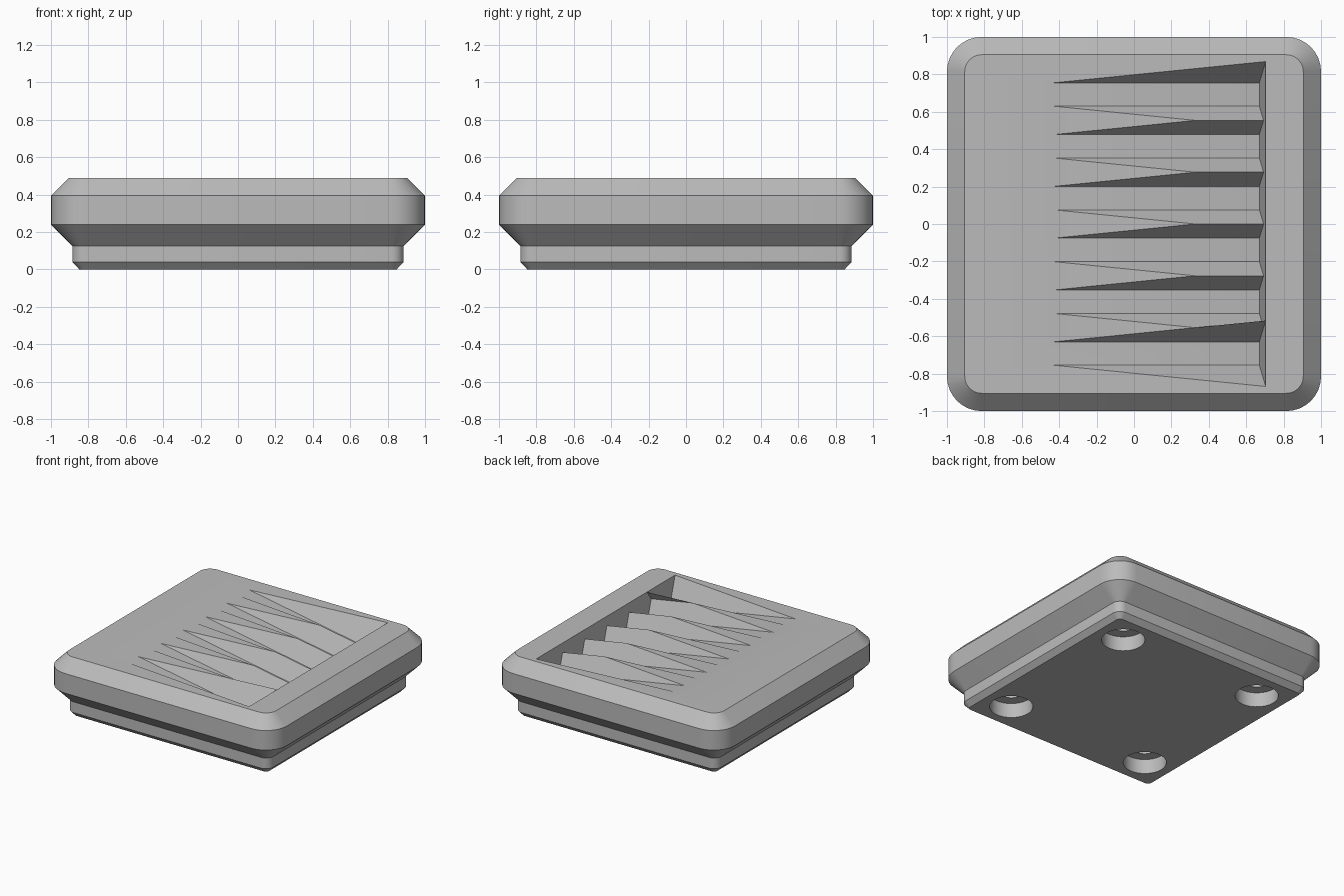
import bpy, bmesh, math
from mathutils import Matrix, Vector

cube = bpy.data.objects.get("Cube")
if cube:
    bpy.data.objects.remove(cube, do_unlink=True)

grey = bpy.data.materials.new("plain grey")
grey.use_nodes = True
colour = (0.5, 0.5, 0.5, 1)
grey.diffuse_color = colour
grey.node_tree.nodes["Principled BSDF"].inputs["Base Color"].default_value = colour


def make_object(name, bm):
    bmesh.ops.recalc_face_normals(bm, faces=bm.faces)
    mesh = bpy.data.meshes.new(name)
    bm.to_mesh(mesh)
    bm.free()
    mesh.materials.append(grey)
    obj = bpy.data.objects.new(name, mesh)
    bpy.context.collection.objects.link(obj)
    return obj


def rounded_square(half, radius, z, steps=8):
    points = []
    for corner, (sx, sy) in enumerate([(1, 1), (-1, 1), (-1, -1), (1, -1)]):
        for i in range(steps + 1):
            a = math.pi / 2 * (corner + i / steps)
            points.append(Vector((sx * (half - radius) + radius * math.cos(a),
                                  sy * (half - radius) + radius * math.sin(a), z)))
    return points


# Body: stacked rounded squares (half width, corner radius, height)
LEVELS = [(0.848, 0.03, 0), (0.885, 0.065, 0.04), (0.885, 0.065, 0.125),
          (1, 0.185, 0.24), (1, 0.185, 0.395), (0.905, 0.09, 0.49)]
TOP = LEVELS[-1][2]
bm = bmesh.new()
rings = [[bm.verts.new(p) for p in rounded_square(*level)] for level in LEVELS]
for low, high in zip(rings, rings[1:]):
    for i in range(len(low)):
        j = (i + 1) % len(low)
        bm.faces.new((low[i], low[j], high[j], high[i]))
bm.faces.new(rings[0][::-1])
bm.faces.new(rings[-1])
body = make_object("ridged_tile", bm)
cutters = []

# Grooves: flared troughs that slope down towards +x
SLOPE, FLARE, TIP, END = math.radians(10), math.radians(30), -0.43, 0.67
back, tall = 0.1, 0.35
length = (END - TIP) / math.cos(SLOPE)
for row in range(6):
    bm = bmesh.new()
    bmesh.ops.create_cube(bm, size=1)
    for v in bm.verts:
        up = tall if v.co.z > 0 else 0
        half = 0.0625 + up * math.tan(FLARE)
        v.co = Vector((length if v.co.x > 0 else -back, math.copysign(half, v.co.y), up))
    place = Matrix.Translation((TIP, (row - 2.5) * 0.277, TOP)) @ Matrix.Rotation(SLOPE, 4, 'Y')
    bmesh.ops.transform(bm, matrix=place, verts=bm.verts)
    cutters.append(make_object("groove_cutter", bm))

# Stepped round sockets in the underside
for sx in (-1, 1):
    for sy in (-1, 1):
        for radius, depth, sides in ((0.155, 0.115, 48), (0.072, 0.25, 32)):
            bm = bmesh.new()
            bmesh.ops.create_cone(bm, cap_ends=True, segments=sides, radius1=radius,
                                  radius2=radius, depth=2 * depth,
                                  matrix=Matrix.Translation((sx * 0.625, sy * 0.625, 0)))
            cutters.append(make_object("socket_cutter", bm))

bpy.ops.object.select_all(action='DESELECT')
bpy.context.view_layer.objects.active = body
body.select_set(True)
for cutter in cutters:
    mod = body.modifiers.new("cut", 'BOOLEAN')
    mod.operation, mod.solver, mod.object = 'DIFFERENCE', 'EXACT', cutter
    bpy.ops.object.modifier_apply(modifier=mod.name)
    bpy.data.objects.remove(cutter, do_unlink=True)

bpy.ops.object.shade_smooth_by_angle(angle=math.radians(30))
